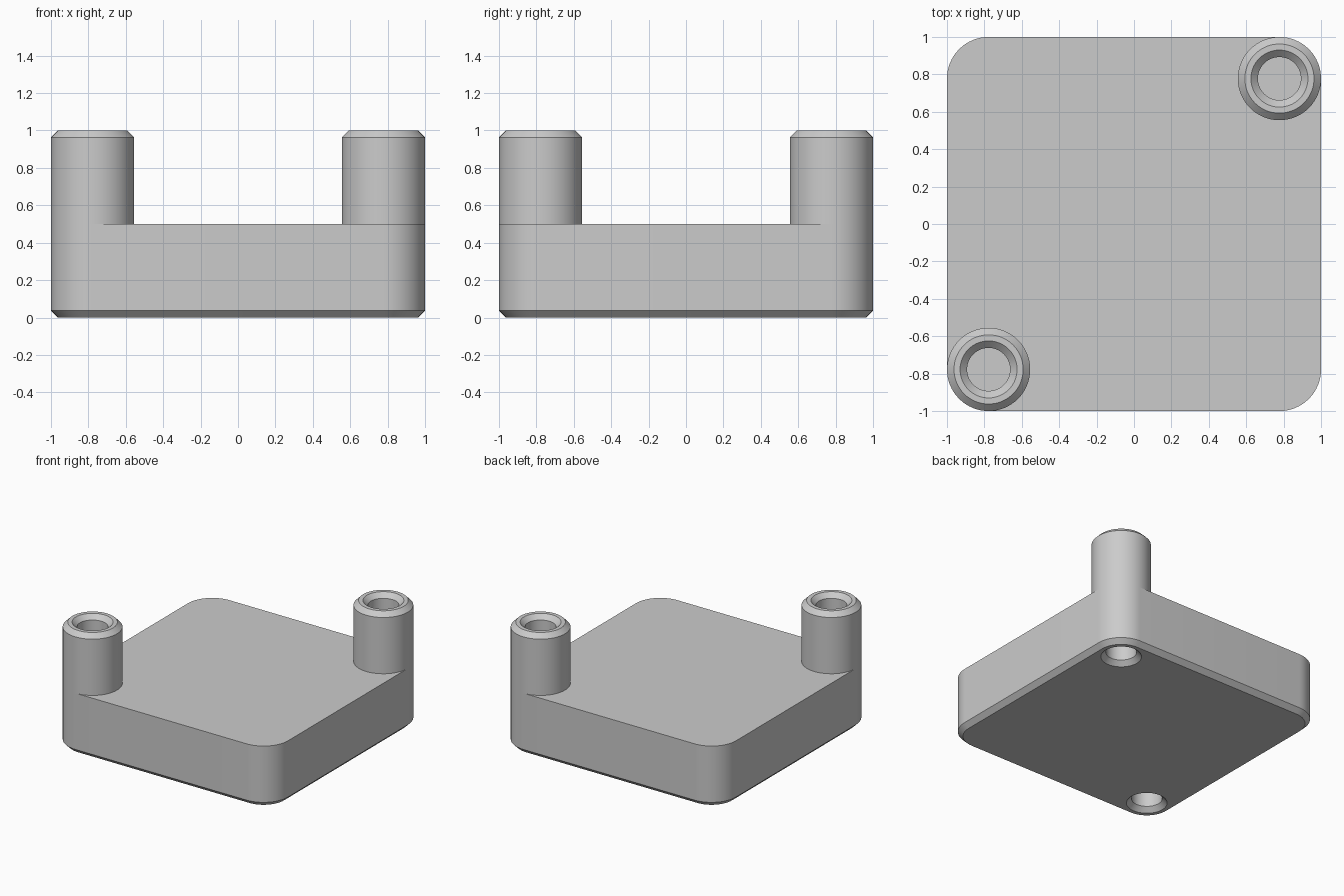
import bpy, bmesh
from math import cos, sin, pi

if "Cube" in bpy.data.objects:
    bpy.data.objects.remove(bpy.data.objects["Cube"])

RADIUS = 0.2225            # corner radius, shared by the posts
CENTRE = 1 - RADIUS
CHAMFER = 0.0375
BORE = 0.115
DEPTH = 0.25
STEPS = 16                 # segments per quarter turn

grey = bpy.data.materials.new("plain grey")
grey.use_nodes = True
grey.diffuse_color = (0.6, 0.6, 0.6, 1)
grey.node_tree.nodes["Principled BSDF"].inputs["Base Color"].default_value = grey.diffuse_color


def ring(bm, radius, z, offset=0):
    """Circle whose quarters are pushed out to the corners by offset."""
    verts = []
    for sx, sy, start in ((1, 1, 0), (-1, 1, 1), (-1, -1, 2), (1, -1, 3)):
        for i in range(STEPS + (1 if offset else 0)):
            a = (start + i / STEPS) * pi / 2
            verts.append(bm.verts.new((sx * offset + radius * cos(a), sy * offset + radius * sin(a), z)))
    return verts


def stack(name, profile, offset=0, cap_start=True, location=(0, 0, 0)):
    """Skin a stack of rings, given as (radius, z), and cap the ends."""
    bm = bmesh.new()
    rings = [ring(bm, r, z, offset) for r, z in profile]
    for low, high in zip(rings, rings[1:]):
        for i in range(len(low)):
            j = (i + 1) % len(low)
            bm.faces.new((low[i], low[j], high[j], high[i]))
    if cap_start:
        bm.faces.new(rings[0][::-1])
    bm.faces.new(rings[-1])
    mesh = bpy.data.meshes.new(name)
    bm.to_mesh(mesh)
    bm.free()
    mesh.materials.append(grey)
    obj = bpy.data.objects.new(name, mesh)
    obj.location = location
    bpy.context.collection.objects.link(obj)
    return obj


def activate(obj):
    bpy.ops.object.select_all(action='DESELECT')
    obj.select_set(True)
    bpy.context.view_layer.objects.active = obj


# Rounded block with a chamfered underside
block = stack("base_block", [(RADIUS - CHAMFER, 0), (RADIUS, CHAMFER), (RADIUS, 0.5)], CENTRE)
parts = [block]

for name, side in (("front_left_corner", -1), ("back_right_corner", 1)):
    spot = (side * CENTRE, side * CENTRE, 0)

    # Hollow post: outer wall, chamfer, rim, countersink and blind bore
    parts.append(stack(name + "_post", [
        (RADIUS, 0.5), (RADIUS, 1 - CHAMFER), (RADIUS - CHAMFER, 1),
        (BORE + CHAMFER, 1), (BORE, 1 - CHAMFER), (BORE, 1 - DEPTH)],
        cap_start=False, location=spot))

    # Countersunk blind hole in the underside
    cutter = stack(name + "_hole_cutter", [
        (BORE + 2 * CHAMFER, -CHAMFER), (BORE, CHAMFER), (BORE, DEPTH)], location=spot)
    cutter.hide_render = True
    cut = block.modifiers.new("hole", 'BOOLEAN')
    cut.operation = 'DIFFERENCE'
    cut.solver = 'EXACT'
    cut.object = cutter
    activate(block)
    bpy.ops.object.modifier_apply(modifier=cut.name)
    bpy.data.objects.remove(cutter)

for part in parts:
    activate(part)
    bpy.ops.object.shade_smooth_by_angle(angle=pi / 6)
